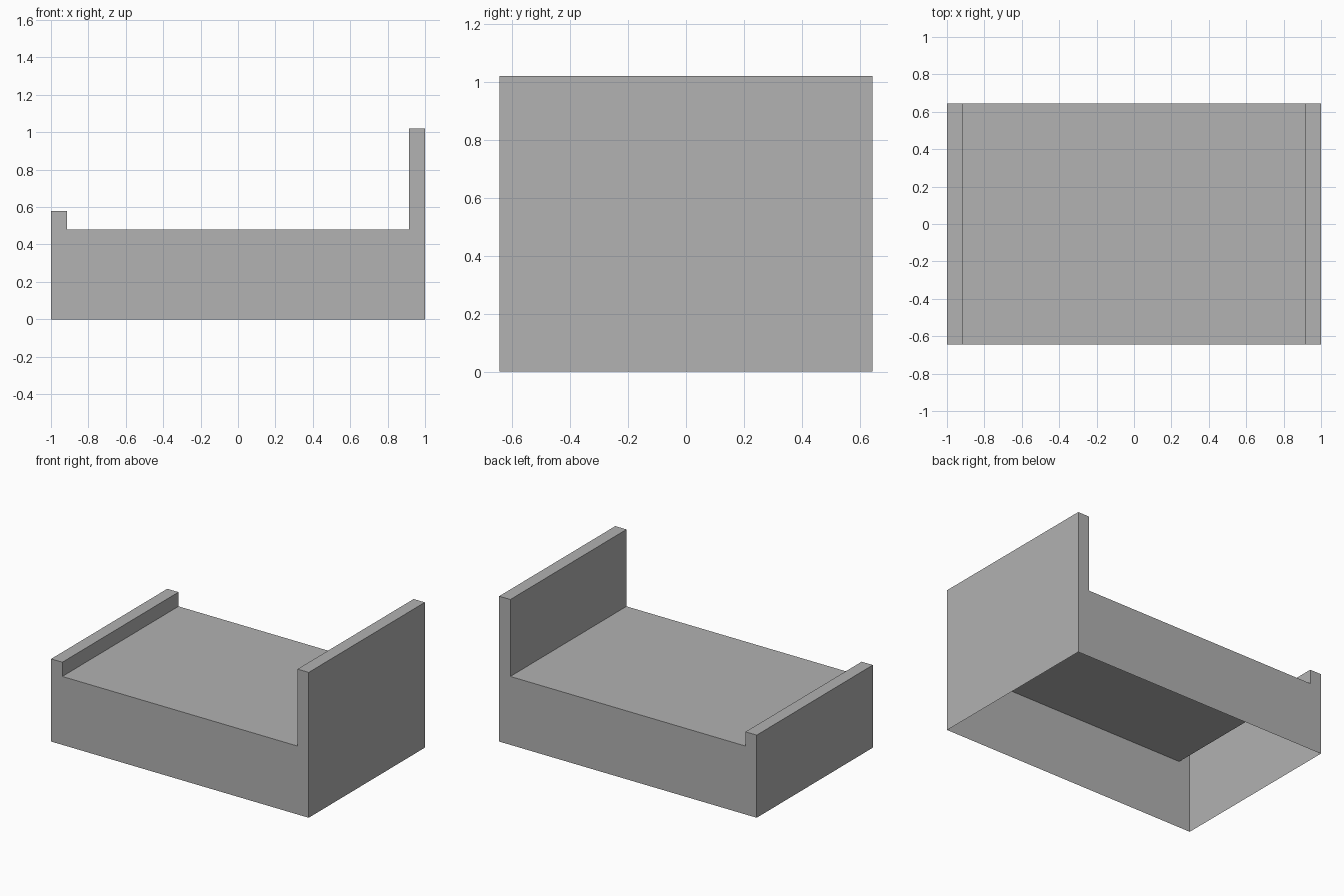
import bpy
import bmesh

if "Cube" in bpy.data.objects:
    bpy.data.objects.remove(bpy.data.objects["Cube"], do_unlink=True)

HALF_LENGTH, HALF_WIDTH = 1.0, 0.644
INNER = 0.913                      # inner faces of the end boards
DECK, FOOT, HEAD = 0.48, 0.58, 1.02

# Plain grey material
grey = bpy.data.materials.new("plain_grey")
grey.use_nodes = True
colour = (0.445, 0.445, 0.445, 1)
grey.diffuse_color = colour
grey.node_tree.nodes["Principled BSDF"].inputs["Base Color"].default_value = colour

# Side profile: low footboard, flat deck, tall headboard
profile = [(-HALF_LENGTH, 0), (HALF_LENGTH, 0), (HALF_LENGTH, HEAD), (INNER, HEAD),
           (INNER, DECK), (-INNER, DECK), (-INNER, FOOT), (-HALF_LENGTH, FOOT)]

# Extrude the profile across the width
bm = bmesh.new()
side = bm.faces.new([bm.verts.new((x, -HALF_WIDTH, z)) for x, z in profile])
extruded = bmesh.ops.extrude_face_region(bm, geom=[side], use_keep_orig=True)
far_side = [v for v in extruded["geom"] if isinstance(v, bmesh.types.BMVert)]
bmesh.ops.translate(bm, verts=far_side, vec=(0, 2 * HALF_WIDTH, 0))
bmesh.ops.recalc_face_normals(bm, faces=bm.faces)

# The frame is a hollow shell, open underneath
underside = [f for f in bm.faces if all(v.co.z < 0.001 for v in f.verts)]
bmesh.ops.delete(bm, geom=underside, context="FACES")

mesh = bpy.data.meshes.new("bed_frame")
bm.to_mesh(mesh)
bm.free()
mesh.materials.append(grey)
bpy.context.collection.objects.link(bpy.data.objects.new("bed_frame", mesh))
